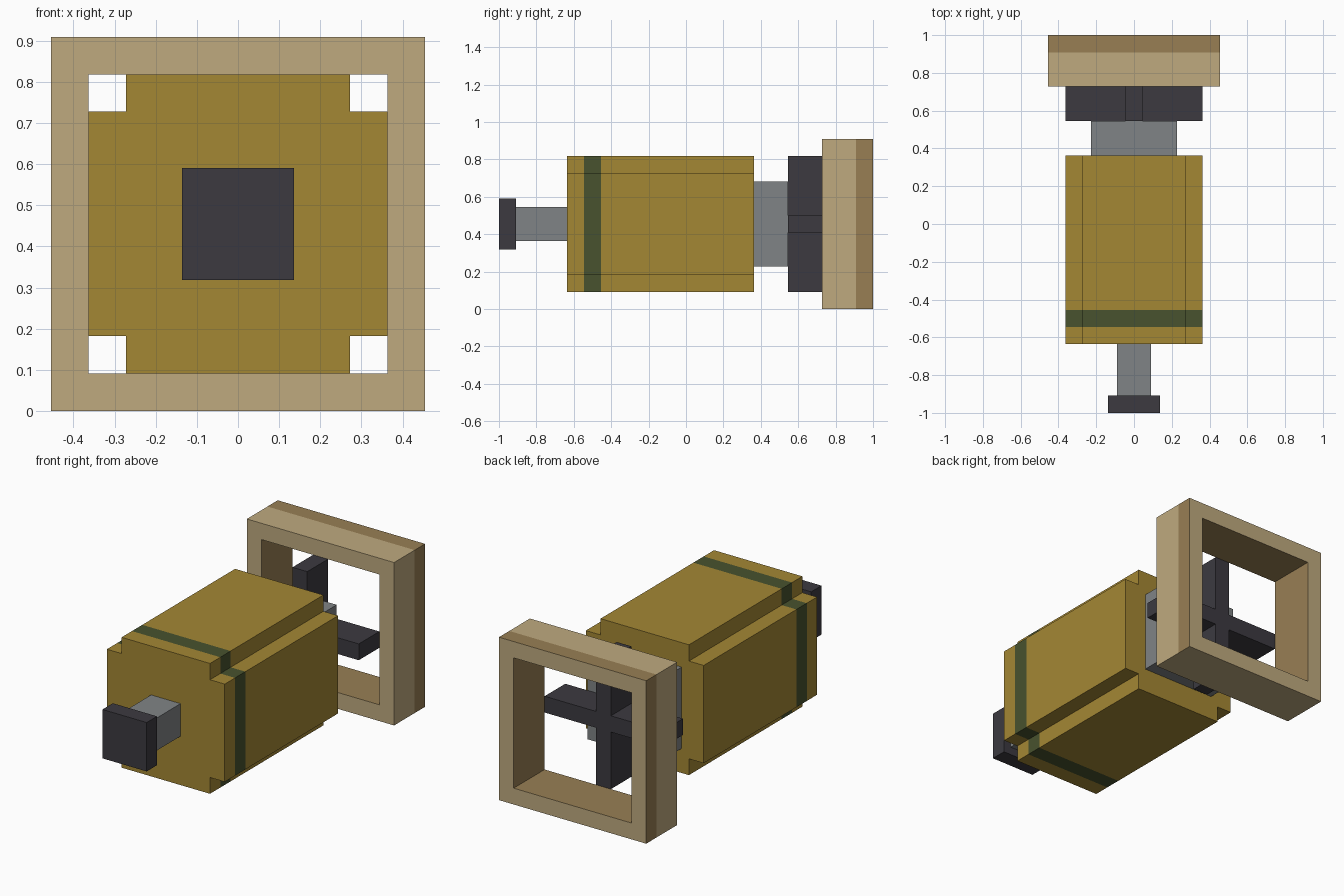
import bpy
import bmesh

if "Cube" in bpy.data.objects:
    bpy.data.objects.remove(bpy.data.objects["Cube"], do_unlink=True)

U = 1 / 11          # modelling unit: the whole model is 22 units long
MID = 5 * U         # height of the central axis


def material(name, rgb):
    """Flat material from an 8-bit sRGB colour."""
    lin = [((c / 255 + 0.055) / 1.055) ** 2.4 for c in rgb]
    mat = bpy.data.materials.new(name)
    mat.use_nodes = True
    mat.diffuse_color = (*lin, 1)
    mat.node_tree.nodes["Principled BSDF"].inputs["Base Color"].default_value = (*lin, 1)
    return mat


gold = material("gold", (164, 135, 52))
green = material("dark green", (72, 82, 46))
tan = material("light tan", (191, 170, 127))
brown = material("tan brown", (152, 127, 84))
dark = material("charcoal", (60, 58, 64))
steel = material("steel grey", (128, 132, 134))


def rect(hx, hz):
    return [(-hx, -hz), (hx, -hz), (hx, hz), (-hx, hz)]


def plus(a, b):
    """Square outline of half size a with corners cut back to b."""
    return [(-b, -a), (b, -a), (b, -b), (a, -b), (a, b), (b, b),
            (b, a), (-b, a), (-b, b), (-a, b), (-a, -b), (-b, -b)]


def prism(name, outline, ys, mats, hole=None, rule=None):
    """Sweep an outline along y through the stations ys, optionally with a hole."""
    bm = bmesh.new()

    def rings(pts):
        return [[bm.verts.new((x * U, y * U, MID + z * U)) for x, z in pts] for y in ys]

    def walls(loops):
        for a, b in zip(loops, loops[1:]):
            for i in range(len(a)):
                j = (i + 1) % len(a)
                bm.faces.new((a[i], a[j], b[j], b[i]))

    outer = rings(outline)
    walls(outer)
    if hole:
        inner = rings(hole)
        walls(inner)
        for k in (0, -1):
            walls([outer[k], inner[k]])
    else:
        for k in (0, -1):
            bm.faces.new(outer[k])
    bmesh.ops.recalc_face_normals(bm, faces=bm.faces)
    if rule:
        for f in bm.faces:
            f.material_index = rule(f, f.calc_center_median() / U)
    mesh = bpy.data.meshes.new(name)
    bm.to_mesh(mesh)
    bm.free()
    for m in mats:
        mesh.materials.append(m)
    obj = bpy.data.objects.new(name, mesh)
    bpy.context.collection.objects.link(obj)
    return obj


# Notched body with a painted band near the front
prism("body", plus(4, 3), (-7, -6, -5, 4), [gold, green],
      rule=lambda f, c: int(-6 < c.y < -5))

# Front rod and end plate
prism("front_rod", rect(1, 1), (-10, -7), [steel])
prism("front_plate", rect(1.5, 1.5), (-11, -10), [dark])

# Rear neck and cross-shaped spokes
prism("rear_neck", rect(2.5, 2.5), (4, 6), [steel])
prism("rear_cross", plus(4, 0.5), (6, 8), [dark])


def frame_colour(f, c):
    """Brown inside the opening and along the rear rim, except underneath."""
    if abs(f.normal.y) > 0.5:
        return 0
    inside = max(abs(c.x), abs(c.z - 5)) < 4.5
    rear_rim = c.y > 10 and f.normal.z > -0.5
    return int(inside or rear_rim)


# Square rear frame
prism("rear_frame", rect(5, 5), (8, 10, 11), [tan, brown],
      hole=rect(4, 4), rule=frame_colour)
